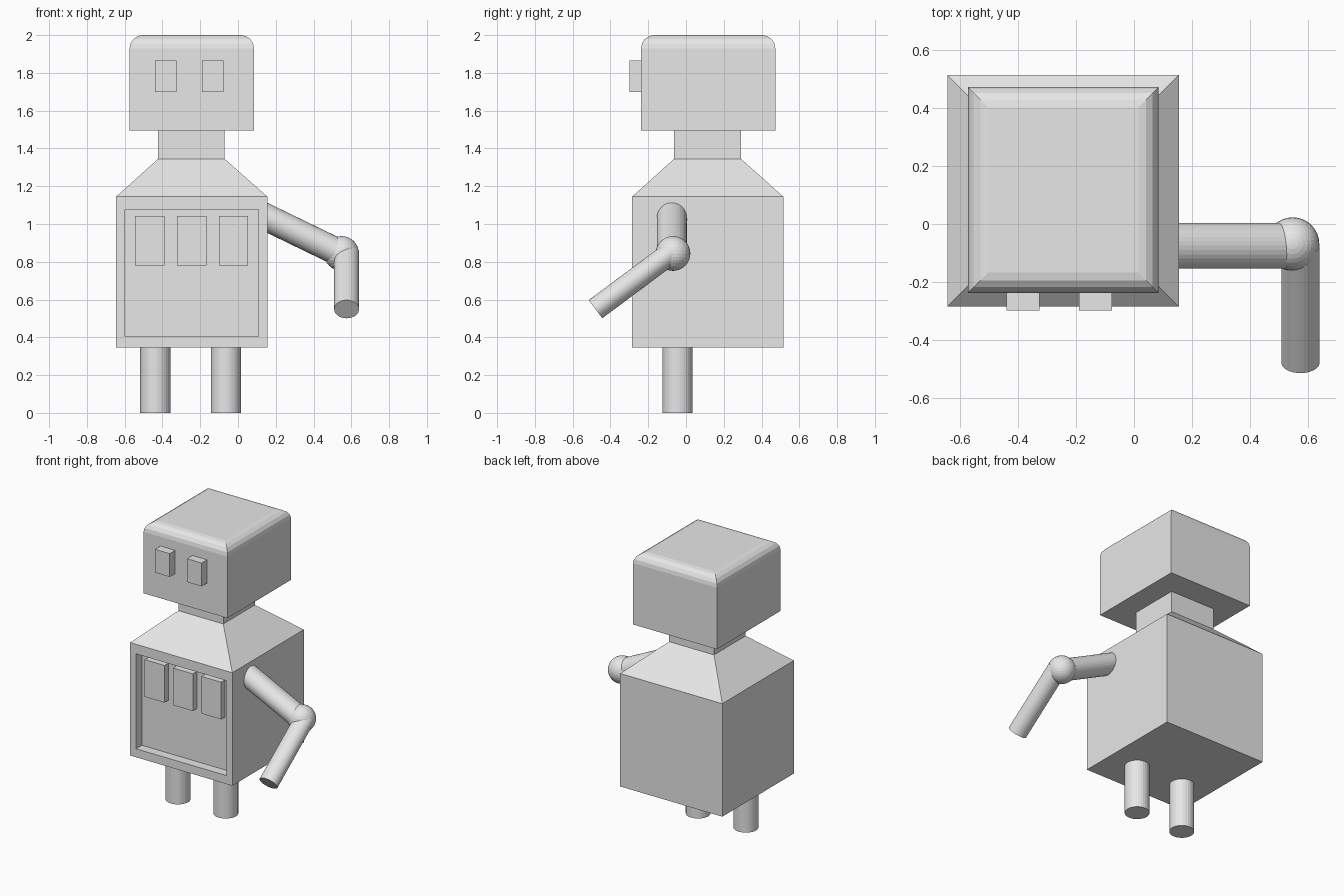
import bpy, bmesh, math
from mathutils import Vector

if "Cube" in bpy.data.objects:
    bpy.data.objects.remove(bpy.data.objects["Cube"])

grey = bpy.data.materials.new("plain_grey")
grey.diffuse_color = (0.8, 0.8, 0.8, 1)
grey.use_nodes = True
grey.node_tree.nodes["Principled BSDF"].inputs["Base Color"].default_value = grey.diffuse_color


def finish(name, bm):
    bmesh.ops.recalc_face_normals(bm, faces=bm.faces[:])
    mesh = bpy.data.meshes.new(name)
    bm.to_mesh(mesh)
    bm.free()
    mesh.materials.append(grey)
    ob = bpy.data.objects.new(name, mesh)
    bpy.context.collection.objects.link(ob)
    return ob


def box_mesh(x0, x1, y0, y1, z0, z1):
    bm = bmesh.new()
    bmesh.ops.create_cube(bm, size=1)
    for v in bm.verts:
        v.co = Vector(((x0 + x1) / 2 + v.co.x * (x1 - x0),
                       (y0 + y1) / 2 + v.co.y * (y1 - y0),
                       (z0 + z1) / 2 + v.co.z * (z1 - z0)))
    return bm


def box(name, *bounds):
    return finish(name, box_mesh(*bounds))


def rod(name, a, b, rx, ry):
    """Cylinder from a to b with an oval section."""
    a, b = Vector(a), Vector(b)
    d = b - a
    bm = bmesh.new()
    bmesh.ops.create_cone(bm, cap_ends=True, segments=32, radius1=1, radius2=1, depth=1)
    ob = finish(name, bm)
    ob.location = (a + b) / 2
    # tilt about y for a sideways rod, about x for a forward rod
    if abs(d.x) > 1e-4:
        ob.rotation_euler = (0, math.atan2(d.x, d.z), 0)
    else:
        ob.rotation_euler = (math.atan2(-d.y, d.z), 0, 0)
    ob.scale = (rx, ry, d.length)
    return ob


# Body with a recessed front panel and sloped shoulders
bm = box_mesh(-0.645, 0.155, -0.285, 0.515, 0.345, 1.145)
bm.normal_update()
front = next(f for f in bm.faces if f.normal.y < -0.9)
bmesh.ops.inset_individual(bm, faces=[front], thickness=0.065)
rim = list(front.verts)
for v in rim:
    v.co.z = 0.405 if v.co.z < 0.7 else 1.077
ret = bmesh.ops.extrude_discrete_faces(bm, faces=[front])
for v in ret["faces"][0].verts:
    v.co.y += 0.065
bm.normal_update()
top = next(f for f in bm.faces if f.normal.z > 0.9 and f.calc_center_median().z > 1.14)
ret = bmesh.ops.extrude_discrete_faces(bm, faces=[top])
for v in ret["faces"][0].verts:
    v.co.x = -0.423 if v.co.x < -0.245 else -0.071
    v.co.y = -0.063 if v.co.y < 0.115 else 0.291
    v.co.z = 1.345
finish("body", bm)

# Chest buttons
for i in range(3):
    x = -0.545 + i * 0.222
    box(f"chest_button_{i + 1}", x, x + 0.155, -0.265, -0.215, 0.78, 1.043)

# Neck
box("neck", -0.423, -0.071, -0.063, 0.291, 1.34, 1.5)

# Head with rounded top edges
bm = box_mesh(-0.574, 0.085, -0.238, 0.473, 1.495, 2.0)
edges = [e for e in bm.edges if all(v.co.z > 1.9 for v in e.verts)]
bmesh.ops.bevel(bm, geom=edges, offset=0.07, segments=4, profile=0.5, affect='EDGES')
finish("head", bm)

# Eyes
for side, x in (("right", -0.44), ("left", -0.19)):
    box(f"{side}_eye", x, x + 0.114, -0.298, -0.23, 1.70, 1.865)

# Legs
for side, x in (("right", -0.438), ("left", -0.064)):
    rod(f"{side}_leg", (x, -0.045, 0), (x, -0.045, 0.36), 0.08, 0.08)

# Single bent arm
rod("upper_arm", (0.08, -0.075, 1.069), (0.54, -0.075, 0.846), 0.072, 0.079)
rod("forearm", (0.575, -0.075, 0.85), (0.575, -0.479, 0.549), 0.066, 0.06)
bm = bmesh.new()
bmesh.ops.create_uvsphere(bm, u_segments=32, v_segments=16, radius=0.092)
elbow = finish("elbow", bm)
elbow.location = (0.548, -0.069, 0.844)
